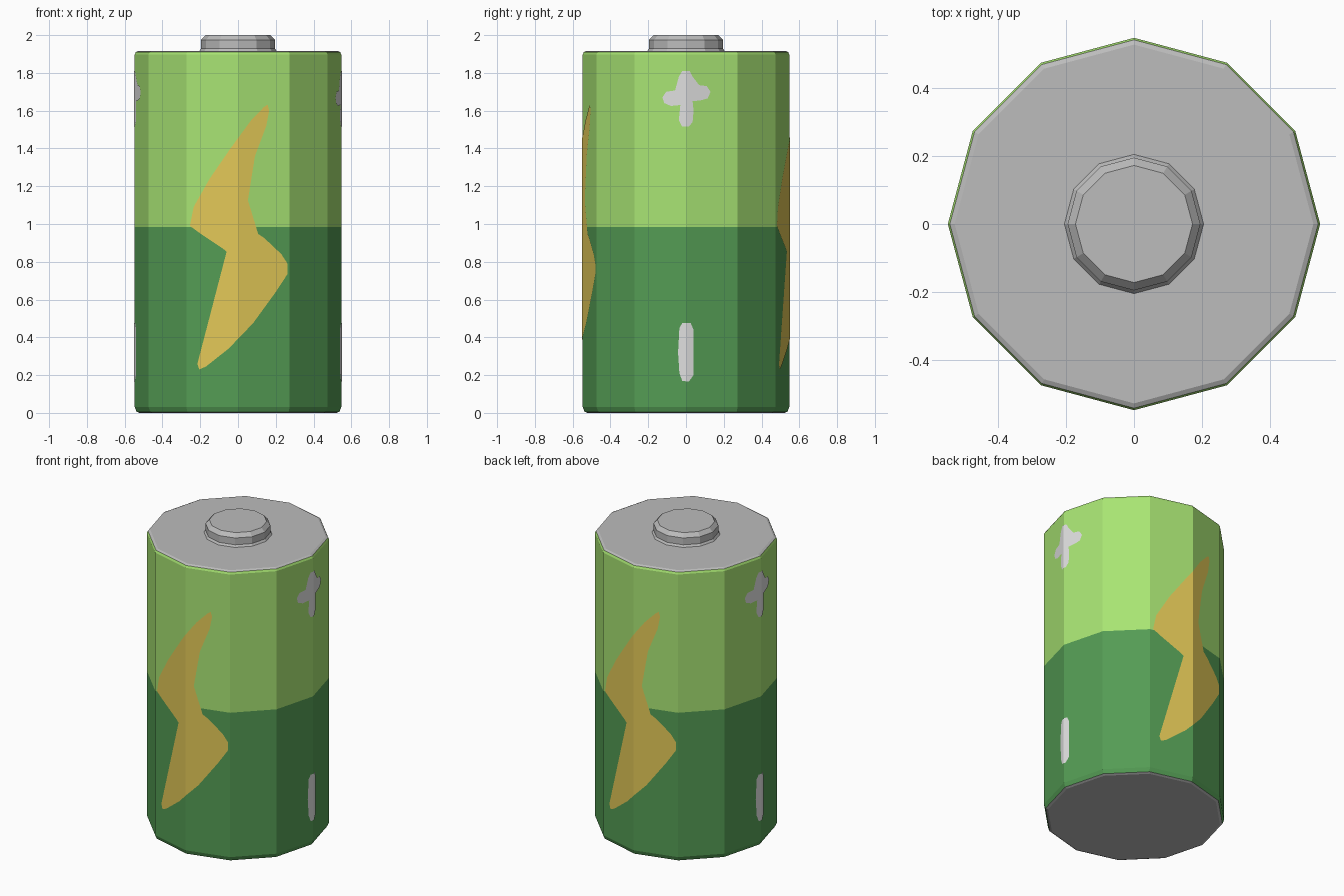
import bpy, bmesh
from math import sin, cos, tan, pi, radians
from mathutils import Matrix

SIDES = 12
RADIUS = 0.547

if "Cube" in bpy.data.objects:
    bpy.data.objects.remove(bpy.data.objects["Cube"], do_unlink=True)


def material(name, rgb):
    linear = [(c / 255 / 12.92) if c < 11 else ((c / 255 + 0.055) / 1.055) ** 2.4 for c in rgb]
    mat = bpy.data.materials.new(name)
    mat.use_nodes = True
    mat.diffuse_color = (*linear, 1)
    mat.node_tree.nodes["Principled BSDF"].inputs["Base Color"].default_value = (*linear, 1)
    return mat


light_green = material("light green", (168, 228, 115))
dark_green = material("dark green", (84, 156, 84))
yellow = material("yellow", (226, 200, 87))
metal = material("metal grey", (188, 188, 188))
white = material("pale grey", (222, 222, 222))


def finish(name, bm, mats):
    mesh = bpy.data.meshes.new(name)
    bm.to_mesh(mesh)
    bm.free()
    for mat in mats:
        mesh.materials.append(mat)
    obj = bpy.data.objects.new(name, mesh)
    bpy.context.collection.objects.link(obj)
    return obj


def lathe(name, profile, mats, close_bottom=False, close_top=False, split=None):
    """Faceted ring surface through (radius, height) points, listed upward."""
    bm = bmesh.new()
    rings = [[bm.verts.new((r * cos(2 * pi * i / SIDES), r * sin(2 * pi * i / SIDES), z))
              for i in range(SIDES)] for r, z in profile]
    for low, high in zip(rings, rings[1:]):
        for i in range(SIDES):
            j = (i + 1) % SIDES
            bm.faces.new((low[i], low[j], high[j], high[i]))
    if close_bottom:
        bm.faces.new(rings[0][::-1])
    if close_top:
        bm.faces.new(rings[-1])
    if split:
        for face in bm.faces:
            face.material_index = int(face.calc_center_median().z > split)
    return finish(name, bm, mats)


def decal(name, outline, mat, angle):
    """Thin plate folded over a vertical edge of the casing."""
    bm = bmesh.new()
    bm.faces.new([bm.verts.new((u, 0, z)) for u, z in outline])
    bmesh.ops.triangulate(bm, faces=bm.faces[:])
    bmesh.ops.bisect_plane(bm, geom=bm.verts[:] + bm.edges[:] + bm.faces[:],
                           plane_co=(0, 0, 0), plane_no=(1, 0, 0))
    for v in bm.verts:
        v.co.y = -(RADIUS + 0.003 - abs(v.co.x) * tan(pi / SIDES))
    bm.normal_update()
    bmesh.ops.reverse_faces(bm, faces=[f for f in bm.faces if f.normal.y > 0])
    bm.transform(Matrix.Rotation(radians(angle), 4, "Z"))
    return finish(name, bm, [mat])


# Casing with two green halves
lathe("casing", [(0.537, 0.006), (RADIUS, 0.032), (RADIUS, 0.985), (RADIUS, 1.897), (0.541, 1.91)],
      [dark_green, light_green], split=0.985)

# Metal ends
lathe("bottom_plate", [(0.522, 0.0), (0.537, 0.006)], [metal], close_bottom=True)
lathe("top_plate", [(0.541, 1.91), (0.527, 1.917)], [metal], close_top=True)
lathe("terminal", [(0.206, 1.915), (0.195, 1.93), (0.195, 1.975), (0.172, 2.0)],
      [metal], close_top=True)

# Painted marks
bolt = [(0.138, 1.62), (0.157, 1.632), (0.165, 1.6), (0.15, 1.52), (0.09, 1.36), (0.03, 1.2),
        (-0.005, 1.08), (0.0, 1.05), (0.06, 0.98), (0.14, 0.925), (0.23, 0.84), (0.262, 0.79),
        (0.262, 0.735), (0.2, 0.64), (0.08, 0.475), (-0.05, 0.34), (-0.17, 0.245),
        (-0.205, 0.23), (-0.215, 0.26), (-0.17, 0.36), (-0.08, 0.52), (0.01, 0.67),
        (0.03, 0.74), (0.0, 0.80), (-0.08, 0.87), (-0.2, 0.95), (-0.255, 0.99),
        (-0.235, 1.09), (-0.15, 1.24), (-0.04, 1.4), (0.07, 1.55)]
plus = [(-0.02, 1.81), (0.02, 1.81), (0.035, 1.78), (0.04, 1.72), (0.07, 1.735), (0.11, 1.73),
        (0.13, 1.7), (0.115, 1.665), (0.08, 1.655), (0.035, 1.65), (0.04, 1.6), (0.035, 1.54),
        (0.015, 1.515), (-0.02, 1.515), (-0.038, 1.55), (-0.03, 1.63), (-0.08, 1.625),
        (-0.115, 1.64), (-0.125, 1.67), (-0.105, 1.7), (-0.04, 1.71), (-0.038, 1.78)]
minus = [(-0.02, 0.475), (0.025, 0.475), (0.04, 0.44), (0.033, 0.33), (0.04, 0.2),
         (0.015, 0.165), (-0.02, 0.17), (-0.035, 0.21), (-0.042, 0.32), (-0.035, 0.45)]

for side, turn in (("front", 0), ("back", 180)):
    decal(side + "_bolt", bolt, yellow, turn)
for side, turn in (("left", 90), ("right", 270)):
    decal(side + "_plus_mark", plus, white, turn)
    decal(side + "_minus_mark", minus, white, turn)
